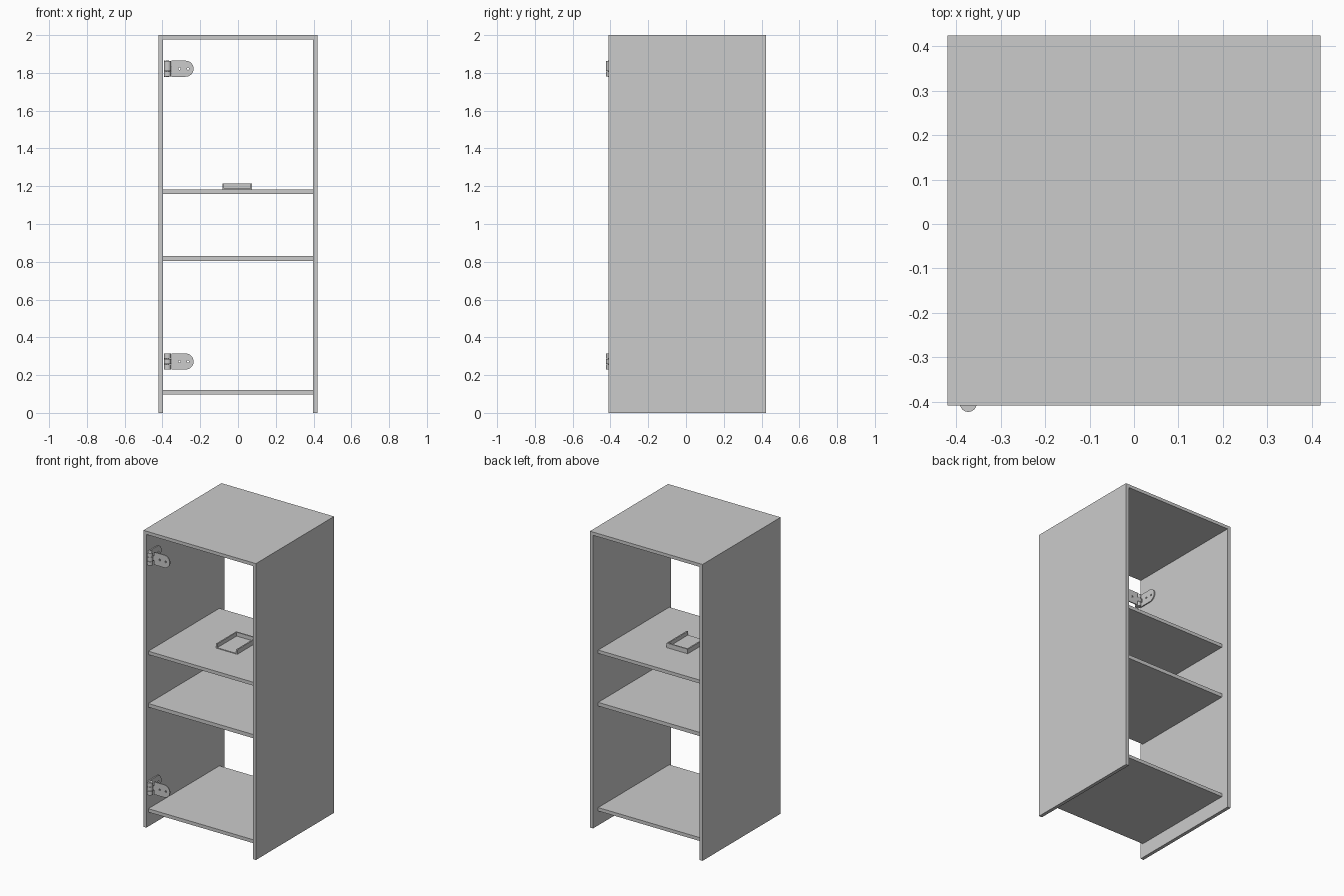
import bpy, math
from mathutils import Matrix, Vector

if "Cube" in bpy.data.objects:
    bpy.data.objects.remove(bpy.data.objects["Cube"])

grey = bpy.data.materials.new("light grey")
grey.diffuse_color = (0.6, 0.6, 0.6, 1)
grey.use_nodes = True
grey.node_tree.nodes["Principled BSDF"].inputs["Base Color"].default_value = grey.diffuse_color


def box(name, x0, x1, y0, y1, z0, z1):
    bpy.ops.mesh.primitive_cube_add(size=1)
    o = bpy.context.object
    o.name = name
    o.data.transform(Matrix.Translation(((x0 + x1) / 2, (y0 + y1) / 2, (z0 + z1) / 2))
                     @ Matrix.Diagonal((x1 - x0, y1 - y0, z1 - z0, 1)))
    o.data.materials.append(grey)
    return o


def plate(name, loops, thickness, matrix):
    """Flat plate from an outline and hole loops, extruded to a mesh."""
    cu = bpy.data.curves.new(name + "_outline", 'CURVE')
    cu.dimensions = '2D'
    cu.fill_mode = 'BOTH'
    cu.extrude = thickness / 2
    for pts in loops:
        s = cu.splines.new('POLY')
        s.points.add(len(pts) - 1)
        for p, (u, v) in zip(s.points, pts):
            p.co = (u, v, 0, 1)
        s.use_cyclic_u = True
    tmp = bpy.data.objects.new(name + "_tmp", cu)
    bpy.context.collection.objects.link(tmp)
    bpy.context.view_layer.update()
    me = bpy.data.meshes.new_from_object(tmp.evaluated_get(bpy.context.evaluated_depsgraph_get()))
    bpy.data.objects.remove(tmp)
    me.transform(matrix)
    if matrix.determinant() < 0:
        me.flip_normals()
    me.materials.clear()
    me.materials.append(grey)
    o = bpy.data.objects.new(name, me)
    bpy.context.collection.objects.link(o)


# Carcass, open at front and back
X, IN, F, B = 0.42, 0.397, -0.409, 0.424
box("left_side", -X, -IN, F, B, 0, 1.978)
box("right_side", IN, X, F, B, 0, 1.978)
box("top_panel", -X, X, F, B, 1.978, 2)

# Shelves, set back from both openings
for name, z0, z1 in (("bottom_shelf", 0.097, 0.12), ("middle_shelf", 0.805, 0.83),
                     ("upper_shelf", 1.16, 1.183)):
    box(name, -IN, IN, F + 0.02, B - 0.055, z0, z1)

# Small tray, open at the front
x0, x1, y0, y1, z0, z1 = -0.083, 0.075, -0.115, 0.10, 1.183, 1.214
w = 0.009
box("tray_floor", x0 + w, x1 - w, y0, y1 - w, z0, z0 + 0.005)
box("tray_back", x0, x1, y1 - w, y1, z0, z1)
box("tray_left", x0, x0 + w, y0, y1 - w, z0, z1)
box("tray_right", x1 - w, x1, y0, y1 - w, z0, z1)

# Hinges
AX, AY, R, H, L = -0.373, -0.404, 0.019, 0.0425, 0.138
third = H / 3


def circle(u, r, n=12):
    return [(u + r * math.cos(2 * math.pi * i / n), r * math.sin(2 * math.pi * i / n))
            for i in range(n)]


def leaf_loops(middle_tab):
    cu = L - H
    end = [(cu + H * math.cos(a), H * math.sin(a))
           for a in (math.pi * (i / 16 - 0.5) for i in range(17))]
    s = 0.022
    if middle_tab:
        root = [(s, H), (s, third), (0, third), (0, -third), (s, -third), (s, -H)]
    else:
        root = [(0, H), (0, third), (s, third), (s, -third), (0, -third), (0, -H)]
    return [end + root, circle(0.063, 0.006), circle(0.108, 0.006)]


def axes(u, v, n, origin):
    m = Matrix((u, v, n)).transposed().to_4x4()
    m.translation = Vector(origin)
    return m


T = 0.007
for tag, z in (("lower", 0.272), ("upper", 1.822)):
    plate(tag + "_hinge_door_leaf", leaf_loops(True), T,
          axes((1, 0, 0), (0, 0, 1), (0, -1, 0), (AX, AY + R - T / 2, z)))
    plate(tag + "_hinge_side_leaf", leaf_loops(False), T,
          axes((0, 1, 0), (0, 0, 1), (1, 0, 0), (AX - R + T / 2, AY, z)))
    # Barrel in three knuckles around a pin
    for part, dz, r, d in (("bottom_knuckle", -2 * third, R, 2 * third - 0.002),
                           ("middle_knuckle", 0, R, 2 * third - 0.002),
                           ("top_knuckle", 2 * third, R, 2 * third - 0.002),
                           ("pin", 0, 0.009, 2 * H + 0.002)):
        bpy.ops.mesh.primitive_cylinder_add(vertices=24, radius=r, depth=d,
                                            location=(AX, AY, z + dz))
        o = bpy.context.object
        o.name = tag + "_hinge_" + part
        o.data.materials.append(grey)
        bpy.ops.object.shade_smooth_by_angle(angle=math.radians(30))
